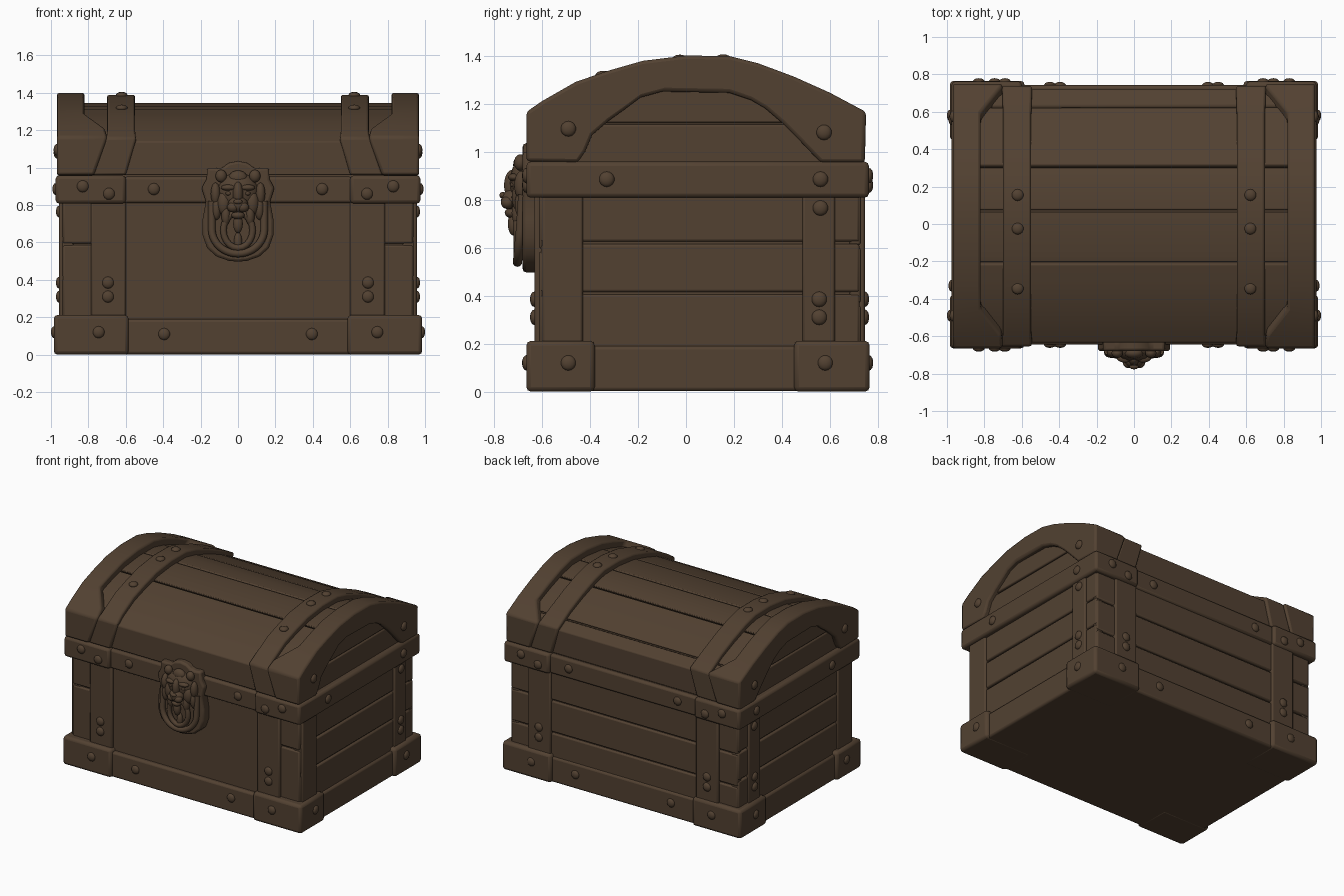
import bpy, bmesh, math
from mathutils import Matrix, Vector

if "Cube" in bpy.data.objects:
    bpy.data.objects.remove(bpy.data.objects["Cube"])

wood = bpy.data.materials.new("dark brown wood")
wood.diffuse_color = (0.085, 0.053, 0.031, 1)
wood.use_nodes = True
wood.node_tree.nodes["Principled BSDF"].inputs["Base Color"].default_value = wood.diffuse_color


def finish(name, bm, bevel=0.0, angle=35):
    bmesh.ops.recalc_face_normals(bm, faces=bm.faces[:])
    me = bpy.data.meshes.new(name)
    bm.to_mesh(me)
    bm.free()
    for p in me.polygons:
        p.use_smooth = True
    me.set_sharp_from_angle(angle=math.radians(angle))
    me.materials.append(wood)
    ob = bpy.data.objects.new(name, me)
    bpy.context.collection.objects.link(ob)
    if bevel:
        m = ob.modifiers.new("worn edges", 'BEVEL')
        m.width, m.segments, m.limit_method = bevel, 2, 'ANGLE'
        m.angle_limit = math.radians(30)
    return ob


def boxes(name, items, bevel=0.012, mirror=False):
    """Each item is (x0, x1, y0, y1, z0, z1); mirror repeats it on -x."""
    bm = bmesh.new()
    if mirror:
        items = items + [(-b, -a, *r) for a, b, *r in items]
    for x0, x1, y0, y1, z0, z1 in items:
        mat = Matrix.Translation(((x0 + x1) / 2, (y0 + y1) / 2, (z0 + z1) / 2)) \
            @ Matrix.Diagonal((x1 - x0, y1 - y0, z1 - z0, 1))
        bmesh.ops.create_cube(bm, size=1, matrix=mat)
    return finish(name, bm, bevel)


def prism(bm, pts, a, b):
    """Extrude a closed loop of 3D points from offset a to offset b."""
    lo = [bm.verts.new(Vector(p) + a) for p in pts]
    hi = [bm.verts.new(Vector(p) + b) for p in pts]
    bm.faces.new(lo)
    bm.faces.new(hi)
    for i in range(len(pts)):
        j = (i + 1) % len(pts)
        bm.faces.new((lo[i], lo[j], hi[j], hi[i]))


def strip(bm, outer, inner, xa, xb):
    """Band following the lid arch, with its own x range at every point."""
    rings = []
    for (yo, zo), (yi, zi), a, b in zip(outer, inner, xa, xb):
        rings.append([bm.verts.new(c) for c in
                      ((a, yo, zo), (b, yo, zo), (b, yi, zi), (a, yi, zi))])
    for r, s in zip(rings, rings[1:]):
        for i in range(4):
            j = (i + 1) % 4
            bm.faces.new((r[i], r[j], s[j], s[i]))
    bm.faces.new(rings[0])
    bm.faces.new(rings[-1])


def ellipsoids(name, items, seg=20, angle=60):
    """Each item is (x, y, z, rx, ry, rz)."""
    bm = bmesh.new()
    for x, y, z, *r in items:
        bmesh.ops.create_uvsphere(bm, u_segments=seg, v_segments=seg // 2, radius=1,
                                  matrix=Matrix.Translation((x, y, z)) @ Matrix.Diagonal((*r, 1)))
    return finish(name, bm, 0, angle)


# ---- lower chest: core, base, belt ----
boxes("chest_core", [(-.925, .925, -.595, .71, .005, .96)], 0)
boxes("base_rail", [(-.96, .96, -.645, .742, .002, .19)], .015)
boxes("base_corner", [(.585, .985, -.665, -.38, 0, .212),
                      (.585, .985, .45, .765, 0, .212)], .02, True)
boxes("belt_middle", [(-.61, .61, -.645, .742, .81, .952)], .015)
boxes("belt_end", [(.60, .975, -.665, .762, .808, .958)], .018, True)

# ---- wall planks with seams ----
g = .005
rows = [(.17, .41 - g), (.41 + g, .62 - g), (.62 + g, .83)]
boxes("side_planks", [(.88, .942, -.604, .722, a, b) for a, b in rows], .01, True)
boxes("back_planks", [(-.936, .936, .68, .728, a, b)
                      for a, b in ((.17, .36), (.37, .6), (.61, .83))], .01)
boxes("front_planks", [(-.62, .62, -.612, -.57, .17, .83)], .01)
boxes("front_corner_planks", [(.77, .936, -.612, -.57, .17, .585),
                              (.77, .936, -.612, -.57, .595, .83)], .01, True)

# ---- vertical wall straps ----
boxes("wall_strap", [(.60, .785, -.632, -.58, .17, .83),
                     (.60, .785, .69, .745, .17, .83),
                     (.90, .956, -.60, -.43, .17, .83),
                     (.90, .956, .485, .62, .17, .83)], .01, True)

# ---- lid profile (y, z) ----
P = [(-.665, .96), (-.665, 1.165), (-.6, 1.21), (-.46, 1.29), (-.33, 1.335), (-.18, 1.378),
     (0, 1.4), (.18, 1.398), (.3, 1.368), (.45, 1.312), (.6, 1.245), (.75, 1.165), (.745, .955)]
ARCH = [(-.45, .955), (-.42, 1.0), (-.39, 1.07), (-.32, 1.13), (-.25, 1.18), (-.19, 1.225),
        (-.1, 1.25), (.18, 1.245), (.27, 1.215), (.33, 1.18), (.4, 1.12), (.46, 1.06), (.56, .955)]


def scaled(pts, sy, sz):
    return [(.045 + (y - .045) * sy, .96 + (z - .96) * sz) for y, z in pts]


def at(pts, y):
    for (ya, za), (yb, zb) in zip(pts[1:], pts[2:]):
        if ya <= y <= yb:
            return (y, za + (zb - za) * (y - ya) / (yb - ya))


# ---- lid core and boards ----
bm = bmesh.new()
core = scaled(P, .92, .83)
prism(bm, [(0, y, z) for y, z in core], Vector((-.915, 0, 0)), Vector((.915, 0, 0)))
finish("lid_core", bm)

bm = bmesh.new()
L = scaled(P, .957, .875)
cuts = [-9, -.21, .07, .31, .63, 9]
for a, b in zip(cuts, cuts[1:]):
    pts = [p for p in L if a + .02 < p[0] < b - .02]
    if a > -1:
        pts.insert(0, at(L, a + g))
    if b < 1:
        pts.append(at(L, b - g))
    strip(bm, pts, scaled(pts, .93, .92), [-.92] * len(pts), [.92] * len(pts))
finish("lid_boards", bm, .007)

boxes("lid_end_boards", [(.88, .93, -.52, .62, .94, 1.112),
                         (.88, .932, -.36, .42, 1.12, 1.27)], .008, True)

# ---- lid end frames with corner gussets, and lid straps ----
gus = [.77, .70, .71, .82] + [.82] * 6 + [.82, .70, .77]
s0 = [.60, .545] + [.55] * 9 + [.545, .60]
s1 = [.775, .705] + [.70] * 9 + [.705, .775]
for side, word in ((1, "right"), (-1, "left")):
    bm = bmesh.new()
    strip(bm, P, ARCH, [side * x for x in gus], [side * .968] * 13)
    finish("lid_end_frame_" + word, bm, .014)
    bm = bmesh.new()
    strip(bm, scaled(P, .985, .975), scaled(P, .92, .83),
          [side * x for x in s0], [side * x for x in s1])
    finish("lid_strap_" + word, bm, .012)

# ---- rivets: domes pressed along one axis ----
R, H = .032, .018
riv = []
for s in (-1, 1):
    for y, wall in ((-1, (-.665, -.645, -.632)), (1, (.762, .742, .745))):
        corner, rail, strap = wall
        riv += [(s * x, w, z, R, H, R) for x, w, z in
                ((.745, corner, .12), (.395, rail, .11), (.45, rail, .885), (.69, corner, .86),
                 (.83, corner, .9), (.695, strap, .31), (.695, strap, .385))]
    riv += [(s * x, y, z, H, R, R) for x, y, z in
            ((.983, -.49, .12), (.983, .58, .12), (.975, -.33, .885), (.975, .56, .885),
             (.956, .56, .765), (.956, .555, .385), (.956, .555, .31),
             (.968, -.49, 1.095), (.968, .575, 1.08))]
    S = scaled(P, .985, .975)
    riv += [(s * .622, y, at(S, y)[1], R, R, H) for y in (-.345, -.025, .155)]
ellipsoids("rivets", riv, 14)

# ---- lock plate ----
half = [(0, 1.035), (.05, 1.025), (.09, .995), (.165, 1.0), (.168, .94), (.195, .89), (.172, .82),
        (.19, .72), (.19, .64), (.165, .57), (.115, .525), (.05, .502), (0, .497)]
outline = half + [(-x, z) for x, z in half[-2:0:-1]]
bm = bmesh.new()
prism(bm, [(x, 0, z) for x, z in outline], Vector((0, -.68, 0)), Vector((0, -.60, 0)))
finish("lock_plate", bm, .014)


def tube(name, pts, r, closed=False):
    cu = bpy.data.curves.new(name, 'CURVE')
    cu.dimensions, cu.bevel_depth, cu.bevel_resolution = '3D', r, 3
    cu.use_fill_caps = True
    sp = cu.splines.new('POLY')
    sp.points.add(len(pts) - 1)
    for p, c in zip(sp.points, pts):
        p.co = (*c, 1)
    sp.use_cyclic_u, sp.use_smooth = closed, True
    cu.materials.append(wood)
    bpy.context.collection.objects.link(bpy.data.objects.new(name, cu))


# raised rim around the lower plate, and the knocker ring
arc = [math.pi * i / 20 for i in range(21)]
tube("plate_rim", [(.14, -.68, .82)] +
     [(.14 * math.cos(t), -.69 - .012 * math.sin(t), .67 - .13 * math.sin(t)) for t in arc] +
     [(-.14, -.68, .82)], .02)
tube("knocker_ring", [(.078 * math.cos(2 * t), -.70, .665 + .095 * math.sin(2 * t))
                      for t in arc[:-1]], .018, True)

# ---- lion head ----
lion = [(0, -.67, .87, .11, .065, .105), (0, -.72, .80, .055, .05, .045),
        (0, -.722, .86, .028, .036, .065), (0, -.763, .818, .024, .014, .014),
        (0, -.69, .945, .05, .03, .04), (0, -.725, .745, .035, .03, .022),
        (0, -.718, .70, .026, .024, .05), (0, -.685, .60, .022, .022, .055)]
for s in (-1, 1):
    lion += [(s * .027, -.743, .788, .032, .028, .027), (s * .05, -.715, .893, .042, .026, .017),
             (s * .05, -.718, .862, .017, .014, .012), (s * .09, -.69, .955, .03, .026, .034),
             (s * .075, -.69, .81, .038, .036, .065), (s * .12, -.685, .86, .026, .03, .06),
             (s * .115, -.685, .78, .025, .028, .06), (s * .065, -.70, .745, .024, .026, .055)]
ellipsoids("lion_head", lion)
